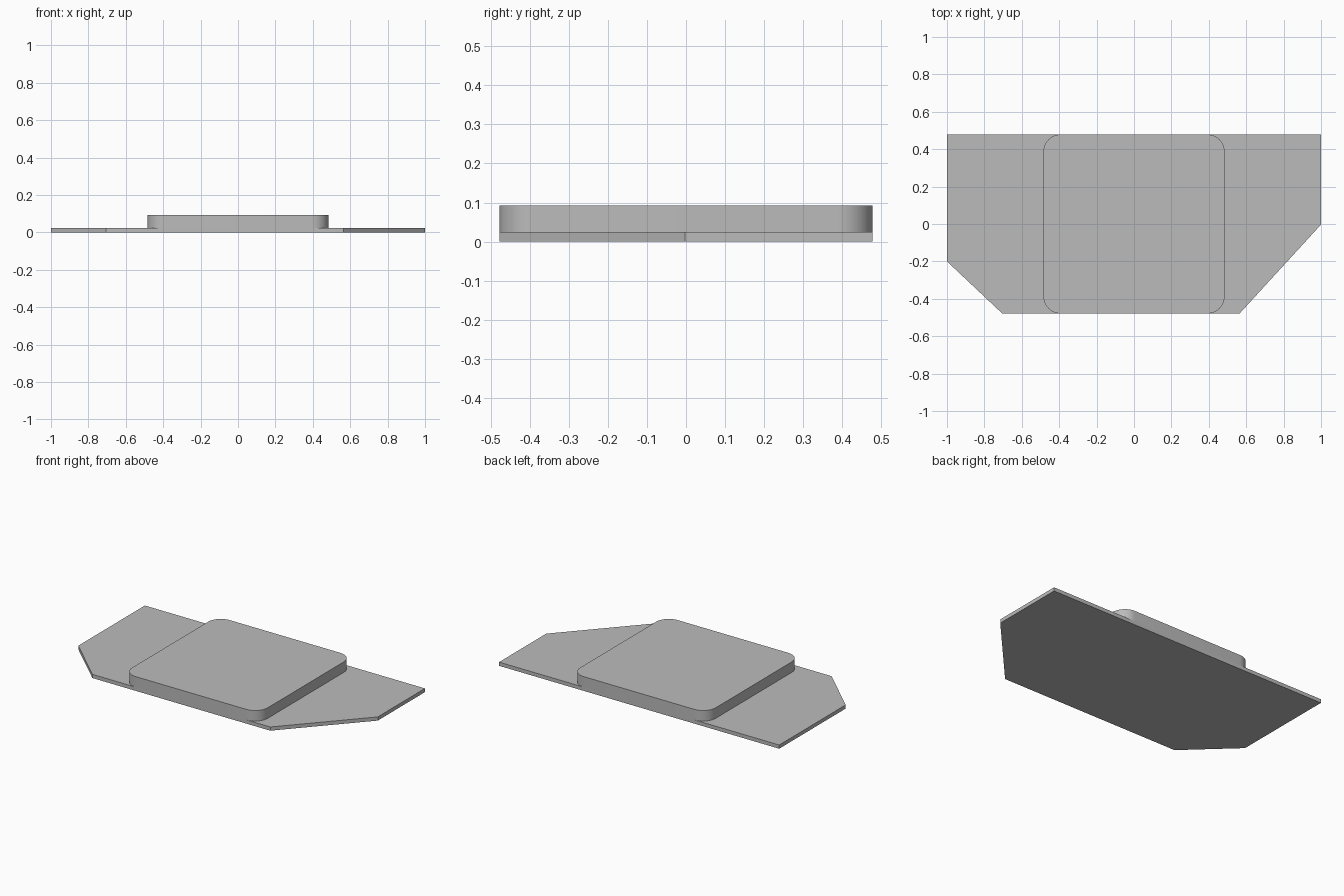
import bpy, bmesh, math

cube = bpy.data.objects.get("Cube")
if cube:
    bpy.data.objects.remove(cube, do_unlink=True)

grey = bpy.data.materials.new("plain grey")
grey.use_nodes = True
colour = (0.5, 0.5, 0.5, 1)
grey.diffuse_color = colour
grey.node_tree.nodes["Principled BSDF"].inputs["Base Color"].default_value = colour

HALF_DEPTH = 0.478
PLATE_TOP = 0.024
BLOCK_TOP = 0.092


def prism(name, outline, bottom, top):
    """Extrude a counter-clockwise outline into a closed solid."""
    bm = bmesh.new()
    base = bm.faces.new([bm.verts.new((x, y, bottom)) for x, y in outline])
    result = bmesh.ops.extrude_face_region(bm, geom=[base], use_keep_orig=True)
    raised = [v for v in result["geom"] if isinstance(v, bmesh.types.BMVert)]
    bmesh.ops.translate(bm, verts=raised, vec=(0, 0, top - bottom))
    bmesh.ops.recalc_face_normals(bm, faces=bm.faces)
    mesh = bpy.data.meshes.new(name)
    bm.to_mesh(mesh)
    bm.free()
    mesh.materials.append(grey)
    obj = bpy.data.objects.new(name, mesh)
    bpy.context.collection.objects.link(obj)
    return obj


def rounded_rectangle(half_x, half_y, radius, steps=12):
    points = []
    for corner, (sx, sy) in enumerate([(1, 1), (-1, 1), (-1, -1), (1, -1)]):
        for i in range(steps + 1):
            a = math.pi / 2 * (corner + i / steps)
            points.append((sx * (half_x - radius) + radius * math.cos(a),
                           sy * (half_y - radius) + radius * math.sin(a)))
    return points


# Thin base plate with two uneven clipped front corners
prism("base_plate", [(-1, HALF_DEPTH), (-1, -0.2), (-0.705, -HALF_DEPTH),
                     (0.565, -HALF_DEPTH), (1, -0.003), (1, HALF_DEPTH)], 0, PLATE_TOP)

# Raised pad with rounded corners
pad = prism("raised_pad", rounded_rectangle(0.484, HALF_DEPTH, 0.09), PLATE_TOP, BLOCK_TOP)
bpy.ops.object.select_all(action="DESELECT")
pad.select_set(True)
bpy.context.view_layer.objects.active = pad
bpy.ops.object.shade_smooth_by_angle(angle=math.radians(30))
